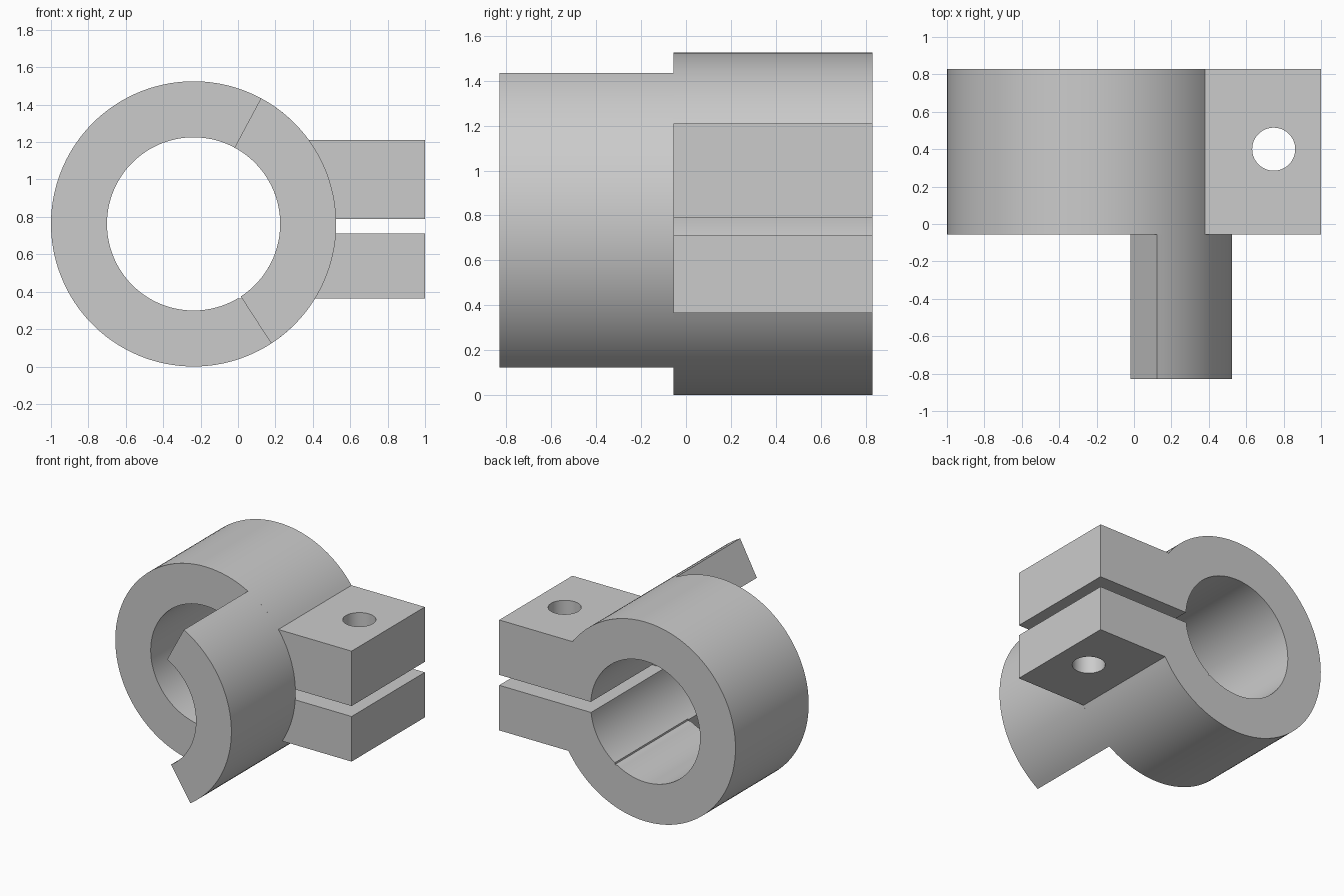
import bpy
import bmesh
from math import asin, cos, sin, radians, sqrt

cube = bpy.data.objects.get("Cube")
if cube:
    bpy.data.objects.remove(cube)

CX, CZ = -0.2375, 0.7625      # bore axis
OUTER, BORE = 0.7625, 0.463
FRONT, STEP, BACK = -0.83, -0.055, 0.83
TAB_TOP, TAB_BOTTOM = 1.21, 0.365
SLOT_TOP, SLOT_BOTTOM = 0.79, 0.71

grey = bpy.data.materials.new("light grey")
grey.use_nodes = True
colour = (0.6, 0.6, 0.6, 1)
grey.diffuse_color = colour
grey.node_tree.nodes["Principled BSDF"].inputs["Base Color"].default_value = colour


def arc(radius, start, end, steps):
    """Points on a circle round the bore axis, angles in radians."""
    angles = [start + (end - start) * i / steps for i in range(steps + 1)]
    return [(CX + radius * cos(a), CZ + radius * sin(a)) for a in angles]


def extrude_profile(name, profile, y0, y1):
    """Prism from an x-z outline, running from y0 to y1."""
    bm = bmesh.new()
    face = bm.faces.new([bm.verts.new((x, y0, z)) for x, z in profile])
    result = bmesh.ops.extrude_face_region(bm, geom=[face])
    moved = [v for v in result["geom"] if isinstance(v, bmesh.types.BMVert)]
    bmesh.ops.translate(bm, verts=moved, vec=(0, y1 - y0, 0))
    bmesh.ops.recalc_face_normals(bm, faces=bm.faces)
    mesh = bpy.data.meshes.new(name)
    bm.to_mesh(mesh)
    bm.free()
    mesh.materials.append(grey)
    obj = bpy.data.objects.new(name, mesh)
    bpy.context.collection.objects.link(obj)
    return obj


def angle_at(z, radius):
    return asin((z - CZ) / radius)


# Split clamp: ring, two tabs and the slot between them in one outline
turn = radians(360)
notch_x = CX + sqrt(BORE ** 2 - (TAB_BOTTOM - CZ) ** 2)
notch_end = radians(-56)
outline = arc(OUTER, angle_at(TAB_TOP, OUTER), turn + angle_at(TAB_BOTTOM, OUTER), 112)
outline += [(1, TAB_BOTTOM), (1, SLOT_BOTTOM)]
outline += arc(BORE, angle_at(SLOT_BOTTOM, BORE), notch_end, 20)
# Small relief notch in the bore
outline += [(CX + BORE * cos(notch_end), TAB_BOTTOM), (notch_x, TAB_BOTTOM)]
outline += arc(BORE, angle_at(TAB_BOTTOM, BORE), angle_at(SLOT_TOP, BORE) - turn, 100)[1:]
outline += [(1, SLOT_TOP), (1, TAB_TOP)]
clamp = extrude_profile("split_clamp", outline, STEP, BACK)

# Bolt hole through both tabs
bpy.ops.mesh.primitive_cylinder_add(vertices=64, radius=0.115, depth=2,
                                    location=(0.747, 0.4, CZ))
cutter = bpy.context.object
cutter.name = "bolt_hole_cutter"
cutter.data.materials.append(grey)
cutter.hide_render = True
cutter.hide_set(True)
cut = clamp.modifiers.new("bolt hole", "BOOLEAN")
cut.operation = "DIFFERENCE"
cut.solver = "EXACT"
cut.object = cutter
bpy.ops.object.select_all(action="DESELECT")
bpy.context.view_layer.objects.active = clamp
clamp.select_set(True)
bpy.ops.object.modifier_apply(modifier=cut.name)
bpy.data.objects.remove(cutter)

# Curved jaw reaching forward from the ring
low, high = radians(-57), radians(61.8)
jaw = extrude_profile("front_jaw",
                      arc(OUTER, low, high, 40) + arc(BORE, high, low, 40), FRONT, STEP)

# Smooth round walls, sharp edges
jaw.select_set(True)
bpy.ops.object.shade_smooth_by_angle(angle=radians(30))
